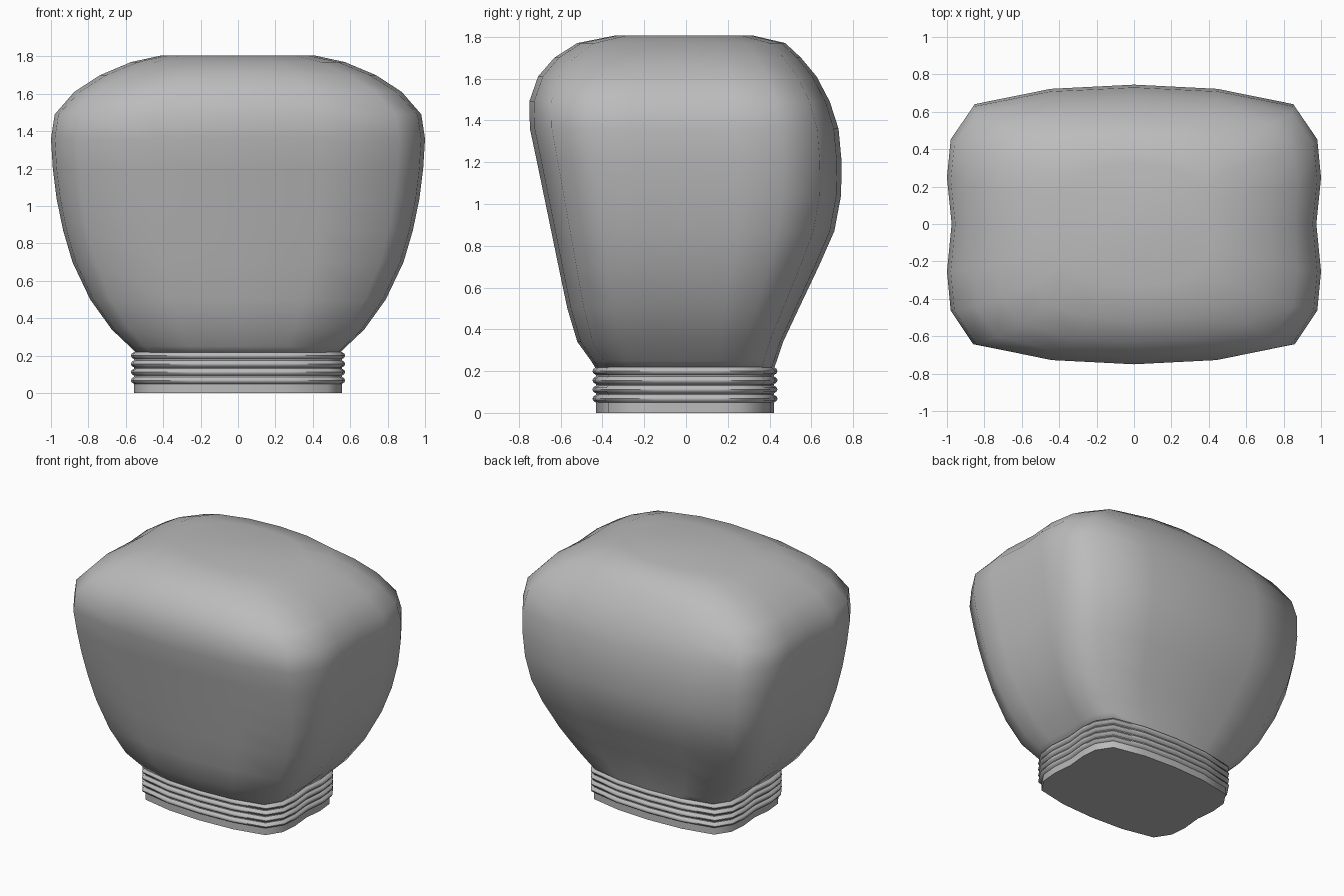
import bpy, bmesh, math

cube = bpy.data.objects.get("Cube")
if cube:
    bpy.data.objects.remove(cube, do_unlink=True)

grey = bpy.data.materials.new("plain grey")
grey.use_nodes = True
GREY = (0.5, 0.5, 0.5, 1)
grey.diffuse_color = GREY
grey.node_tree.nodes["Principled BSDF"].inputs["Base Color"].default_value = GREY

# Quarter of the rounded box section, from the middle of the back to the side
QUARTER = [(0, 1), (.45, .97), (.86, .86), (.98, .62), (1, .34), (.975, 0)]


def section(roundness):
    """Full unit outline, blended towards an ellipse by roundness."""
    quarter = []
    for i, (x, y) in enumerate(QUARTER):
        a = math.radians(18 * i)
        quarter.append((x + (math.sin(a) - x) * roundness,
                        y + (math.cos(a) - y) * roundness))
    half = quarter + [(x, -y) for x, y in quarter[-2::-1]]
    return half + [(-x, y) for x, y in half[-2:0:-1]]


def loft(name, rings, angle):
    """Rings are (height, half width, front depth, back depth, roundness)."""
    bm = bmesh.new()
    loops = []
    for z, w, front, back, r in rings:
        loops.append([bm.verts.new((x * w, y * (back if y > 0 else front), z))
                      for x, y in section(r)])
    for low, high in zip(loops, loops[1:]):
        n = len(low)
        for i in range(n):
            j = (i + 1) % n
            bm.faces.new((low[i], low[j], high[j], high[i]))
    bm.faces.new(loops[0])
    bm.faces.new(loops[-1])
    bmesh.ops.recalc_face_normals(bm, faces=bm.faces)
    mesh = bpy.data.meshes.new(name)
    bm.to_mesh(mesh)
    bm.free()
    mesh.materials.append(grey)
    ob = bpy.data.objects.new(name, mesh)
    bpy.context.collection.objects.link(ob)
    bpy.ops.object.select_all(action='DESELECT')
    bpy.context.view_layer.objects.active = ob
    ob.select_set(True)
    bpy.ops.object.shade_smooth_by_angle(angle=math.radians(angle))
    return ob


# Padded body, leaning out to the front and bulging at the back
loft("padded_body", [
    (.21, .54, .43, .42, 0),
    (.25, .58, .455, .435, 0),
    (.34, .675, .52, .465, 0),
    (.50, .79, .568, .54, 0),
    (.70, .885, .61, .635, 0),
    (.87, .935, .645, .71, 0),
    (1.04, .97, .68, .742, 0),
    (1.20, .99, .713, .745, 0),
    (1.36, 1.0, .747, .73, 0),
    (1.49, .98, .75, .688, 0),
    (1.61, .88, .708, .625, .1),
    (1.70, .745, .63, .55, .2),
    (1.77, .58, .52, .475, .35),
    (1.806, .41, .34, .32, .5),
], 60)

# Cuff with a plain lower band and four rounded ribs
cuff = [(0, 0), (.048, 0)]
for k in range(4):
    mid = .068 + .044 * k
    cuff += [(mid - .019, 0), (mid - .011, .013), (mid, .018),
             (mid + .011, .013), (mid + .019, 0)]
loft("ribbed_cuff", [(z, .555 + o, .43 + o, .42 + o, 0) for z, o in cuff], 50)
